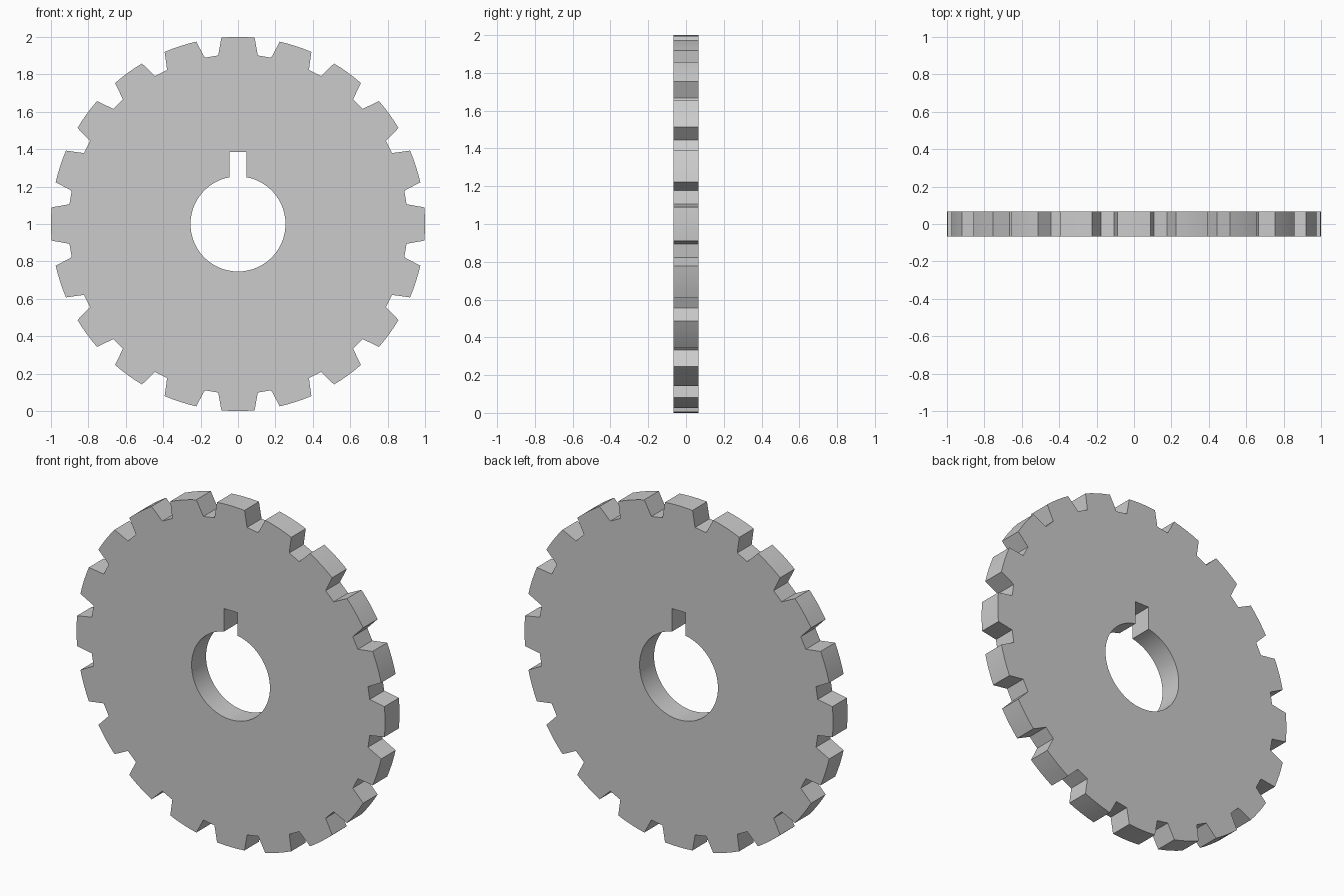
import bpy, bmesh
from math import sin, cos, pi, radians, asin

if "Cube" in bpy.data.objects:
    bpy.data.objects.remove(bpy.data.objects["Cube"])

TEETH, TIP_R, ROOT_R = 20, 1.0, 0.907
BORE_R, KEY_HALF, KEY_TOP = 0.254, 0.045, 0.385
THICK = 0.134


def polar(r, a):
    # angle measured from straight up, gear centre at z = 1
    return (r * sin(a), -THICK / 2, 1 + r * cos(a))


# Outer profile: flared teeth with arced tips and narrow roots
outer = []
for i in range(TEETH):
    mid = 2 * pi * i / TEETH
    outer.append(polar(ROOT_R, mid - radians(6.7)))
    outer += [polar(TIP_R, mid + radians(5.1) * k / 2) for k in range(-2, 3)]
    outer.append(polar(ROOT_R, mid + radians(6.7)))

# Inner profile: round bore with a keyway slot at the top
start = asin(KEY_HALF / BORE_R)
SEG = 60
inner = [polar(BORE_R, start + (2 * pi - 2 * start) * k / SEG) for k in range(SEG + 1)]
inner += [(-KEY_HALF, -THICK / 2, 1 + KEY_TOP), (KEY_HALF, -THICK / 2, 1 + KEY_TOP)]

# Fill between both profiles, then extrude through the thickness
bm = bmesh.new()
edges = []
for loop in (outer, inner):
    verts = [bm.verts.new(p) for p in loop]
    edges += [bm.edges.new((v, verts[(i + 1) % len(verts)])) for i, v in enumerate(verts)]
bmesh.ops.triangle_fill(bm, edges=edges, use_beauty=True)
ext = bmesh.ops.extrude_face_region(bm, geom=bm.faces[:], use_keep_orig=True)
bmesh.ops.translate(bm, vec=(0, THICK, 0),
                    verts=[g for g in ext["geom"] if isinstance(g, bmesh.types.BMVert)])
bmesh.ops.recalc_face_normals(bm, faces=bm.faces[:])

mesh = bpy.data.meshes.new("gear_wheel")
bm.to_mesh(mesh)
bm.free()
gear = bpy.data.objects.new("gear_wheel", mesh)
bpy.context.collection.objects.link(gear)

# Smooth the bore and tooth tips, keep the corners sharp
bpy.context.view_layer.objects.active = gear
gear.select_set(True)
bpy.ops.object.shade_smooth_by_angle(angle=radians(30))
